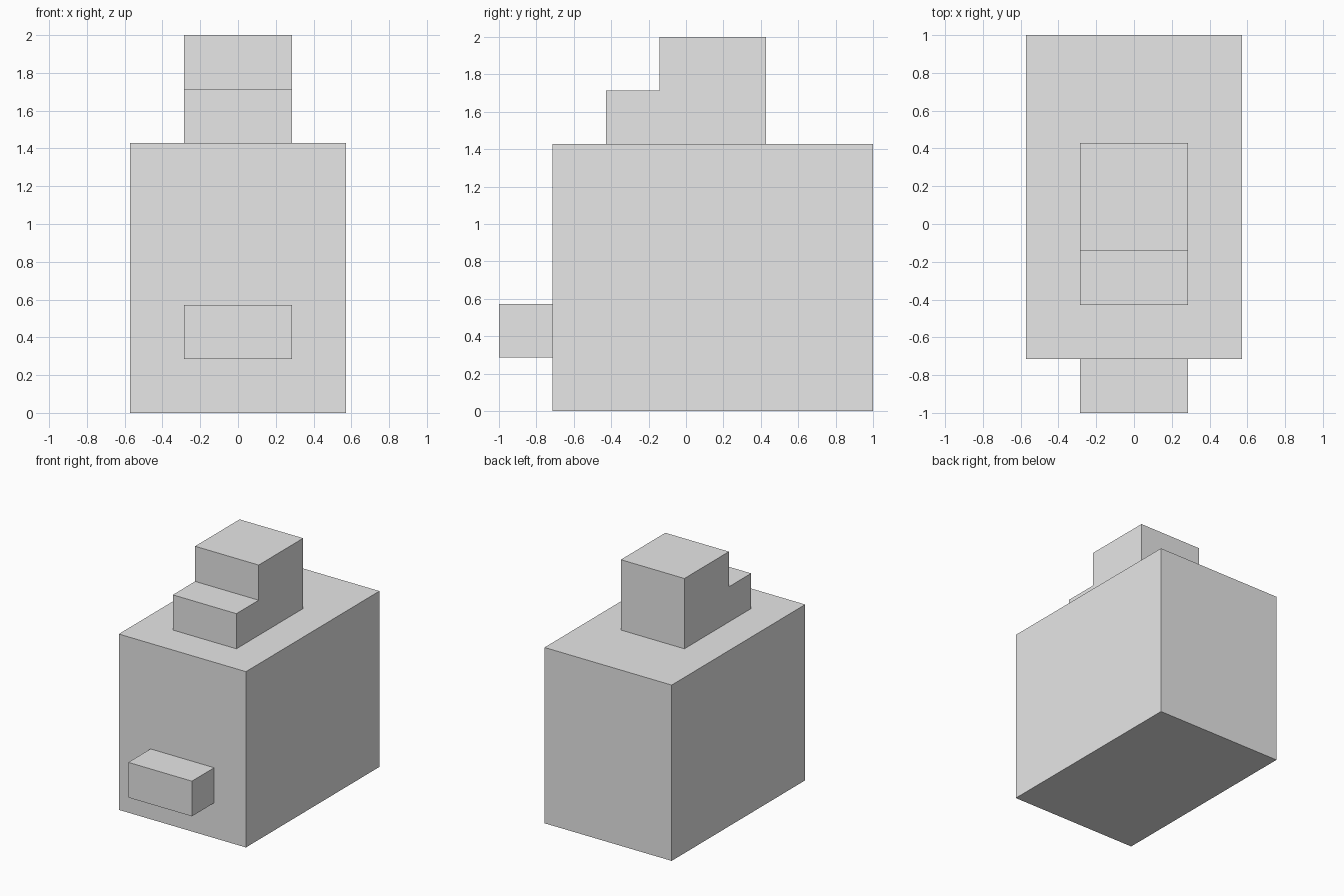
import bpy
import bmesh

cube = bpy.data.objects.get("Cube")
if cube:
    bpy.data.objects.remove(cube, do_unlink=True)

U = 2 / 7  # grid module shared by every part

grey = bpy.data.materials.new("light grey")
grey.use_nodes = True
grey.diffuse_color = (0.8, 0.8, 0.8, 1)
grey.node_tree.nodes["Principled BSDF"].inputs["Base Color"].default_value = grey.diffuse_color


def extrude_profile(name, profile, half_width):
    """Extrude a side profile of (y, z) modules symmetrically along x."""
    bm = bmesh.new()
    verts = [bm.verts.new((-half_width * U, y * U, z * U)) for y, z in profile]
    face = bm.faces.new(verts)
    moved = bmesh.ops.extrude_face_region(bm, geom=[face])["geom"]
    bmesh.ops.translate(bm, vec=(2 * half_width * U, 0, 0),
                        verts=[v for v in moved if isinstance(v, bmesh.types.BMVert)])
    bmesh.ops.recalc_face_normals(bm, faces=bm.faces)
    mesh = bpy.data.meshes.new(name)
    bm.to_mesh(mesh)
    bm.free()
    mesh.materials.append(grey)
    obj = bpy.data.objects.new(name, mesh)
    bpy.context.collection.objects.link(obj)
    return obj


def rectangle(y0, y1, z0, z1):
    return [(y0, z0), (y1, z0), (y1, z1), (y0, z1)]


# Main block
extrude_profile("body", rectangle(-2.5, 3.5, 0, 5), 2)

# Stepped block on top, lower step towards the front
extrude_profile("stepped_top",
                [(-1.5, 5), (1.5, 5), (1.5, 7), (-0.5, 7), (-0.5, 6), (-1.5, 6)], 1)

# Small block on the front face
extrude_profile("front_block", rectangle(-3.5, -2.5, 1, 2), 1)
